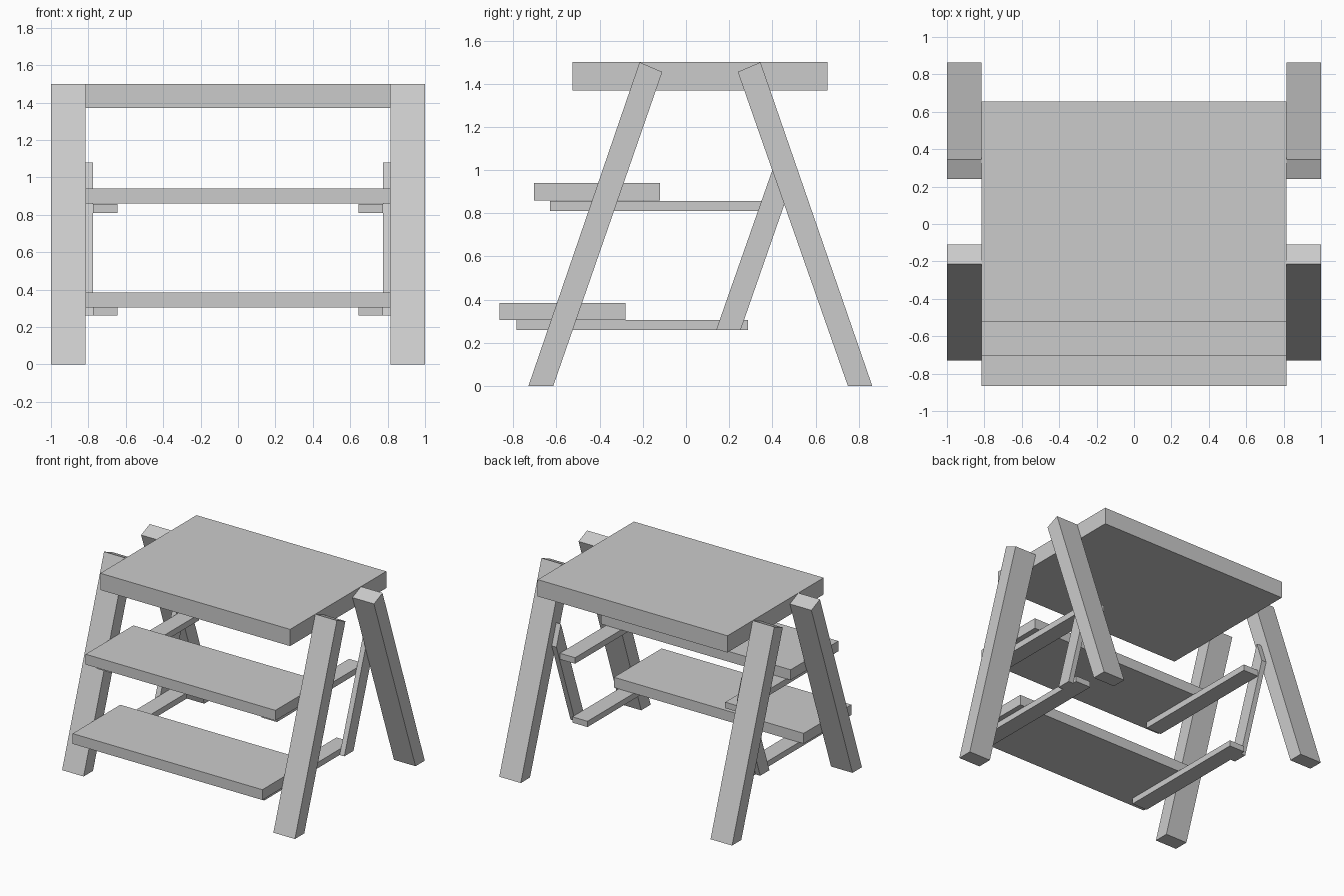
import bpy
import bmesh

old = bpy.data.objects.get("Cube")
if old:
    bpy.data.objects.remove(old, do_unlink=True)

GREY = (0.6, 0.6, 0.6, 1.0)
mat = bpy.data.materials.new("plain grey")
mat.use_nodes = True
mat.diffuse_color = GREY
mat.node_tree.nodes["Principled BSDF"].inputs["Base Color"].default_value = GREY


def extrude_side(name, profile, x0, x1):
    """Extrude a side profile of (y, z) points from x0 to x1."""
    bm = bmesh.new()
    face = bm.faces.new([bm.verts.new((x0, y, z)) for y, z in profile])
    ext = bmesh.ops.extrude_face_region(bm, geom=[face])["geom"]
    moved = [v for v in ext if isinstance(v, bmesh.types.BMVert)]
    bmesh.ops.translate(bm, verts=moved, vec=(x1 - x0, 0, 0))
    bmesh.ops.recalc_face_normals(bm, faces=bm.faces)
    mesh = bpy.data.meshes.new(name)
    bm.to_mesh(mesh)
    bm.free()
    mesh.materials.append(mat)
    obj = bpy.data.objects.new(name, mesh)
    bpy.context.collection.objects.link(obj)
    return obj


def rect(y0, y1, z0, z1):
    return [(y0, z0), (y1, z0), (y1, z1), (y0, z1)]


def pair(name, profile, x0, x1):
    """Make the part on both sides of the stool."""
    extrude_side("left_" + name, profile, x0, x1)
    extrude_side("right_" + name, profile, -x1, -x0)


INNER = 0.815  # inner face of the legs
STRUT = 0.775  # inner face of the struts

# Boards: seat and two treads
extrude_side("top_board", rect(-0.525, 0.655, 1.37, 1.5), -INNER, INNER)
extrude_side("upper_step", rect(-0.705, -0.12, 0.86, 0.94), -INNER, INNER)
extrude_side("lower_step", rect(-0.865, -0.28, 0.305, 0.385), -INNER, INNER)

# Leaning legs with square-cut tops
pair("front_leg", [(-0.73, 0), (-0.615, 0), (-0.11, 1.455), (-0.215, 1.5)], INNER, 1.0)
pair("back_leg", [(0.75, 0), (0.863, 0), (0.345, 1.5), (0.24, 1.455)], INNER, 1.0)

# Rails carrying the treads
pair("upper_rail", rect(-0.63, 0.44, 0.81, 0.857), 0.645, STRUT)
pair("lower_rail", rect(-0.785, 0.287, 0.26, 0.305), 0.645, STRUT)

# Sloping struts joining the rails to the back legs, mitred along the leg
pair("strut", [(0.14, 0.26), (0.253, 0.26), (0.483, 0.92), (0.428, 1.08)], STRUT, INNER)
